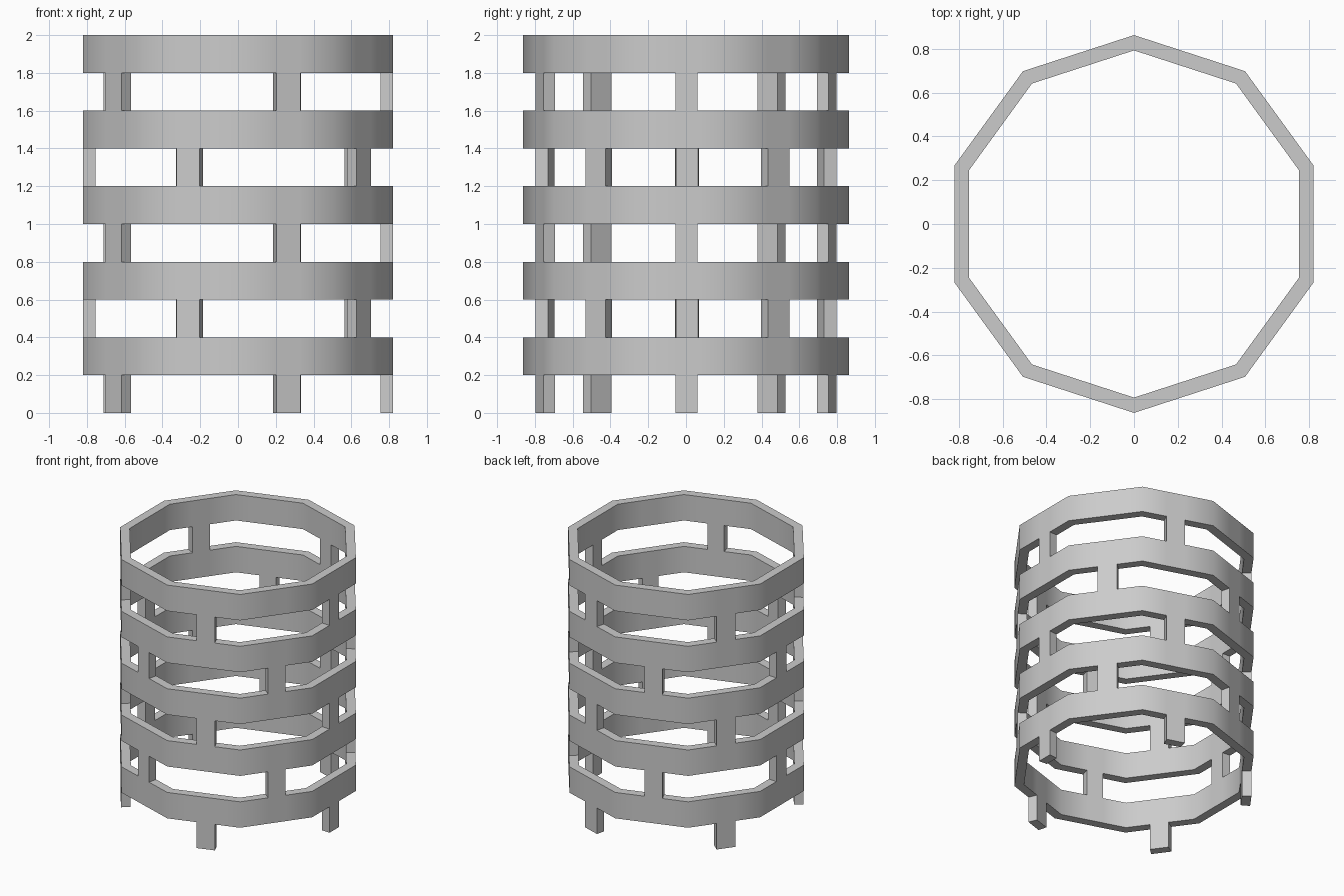
import bpy, bmesh, math
from mathutils import Vector

if "Cube" in bpy.data.objects:
    bpy.data.objects.remove(bpy.data.objects["Cube"])

SIDES, LAYERS, STEP = 10, 10, 0.2
RADIUS = 0.862                      # outer corner radius of the decagon
INNER = 0.919                       # inner wall as a fraction of the outer
APOTHEM = RADIUS * math.cos(math.pi / SIDES)
HALF = RADIUS * math.sin(math.pi / SIDES)

# Start and end of the post on each side, measured along it from its middle
POSTS = [(-.055, .062), (-.06, .083), (-.085, .053), (-.053, .078), (-.055, .085),
         (-.07, .057), (-.065, .08), (-.076, .053), (-.053, .081), (-.061, .068)]

# Plan outline: every side is split into gap, post, gap
outline = []
for side, (start, end) in enumerate(POSTS):
    a = side * math.tau / SIDES
    normal = Vector((math.cos(a), math.sin(a), 0))
    tangent = Vector((-math.sin(a), math.cos(a), 0))
    outline += [normal * APOTHEM + tangent * t for t in (-HALF, start, end)]
N = len(outline)


def filled(cell, layer):
    """Odd layers are full rings; even layers hold posts on alternating sides."""
    if not 0 <= layer < LAYERS:
        return False
    side, piece = divmod(cell % N, 3)
    return layer % 2 == 1 or (piece == 1 and (side + layer // 2) % 2 == 0)


bm = bmesh.new()
verts = {}


def vert(i, k, inner):
    key = (i % N, k, inner)
    if key not in verts:
        p = outline[i % N] * (INNER if inner else 1)
        verts[key] = bm.verts.new((p.x, p.y, k * STEP))
    return verts[key]


def face(*corners):
    bm.faces.new([vert(*c) for c in corners])


# Wall: only the exposed faces of each filled cell
for k in range(LAYERS):
    for i in range(N):
        if not filled(i, k):
            continue
        j, m = i + 1, k + 1
        face((i, k, 0), (j, k, 0), (j, m, 0), (i, m, 0))
        face((j, k, 1), (i, k, 1), (i, m, 1), (j, m, 1))
        if not filled(i, m):
            face((i, m, 0), (j, m, 0), (j, m, 1), (i, m, 1))
        if not filled(i, k - 1):
            face((j, k, 0), (i, k, 0), (i, k, 1), (j, k, 1))
        if not filled(i - 1, k):
            face((i, k, 1), (i, k, 0), (i, m, 0), (i, m, 1))
        if not filled(j, k):
            face((j, k, 0), (j, k, 1), (j, m, 1), (j, m, 0))

mesh = bpy.data.meshes.new("ring_and_post_cage")
bm.to_mesh(mesh)
bm.free()
cage = bpy.data.objects.new("ring_and_post_cage", mesh)
bpy.context.collection.objects.link(cage)

# Soft shading around the rings, crisp rims
bpy.context.view_layer.objects.active = cage
cage.select_set(True)
bpy.ops.object.shade_smooth_by_angle(angle=math.radians(45))
